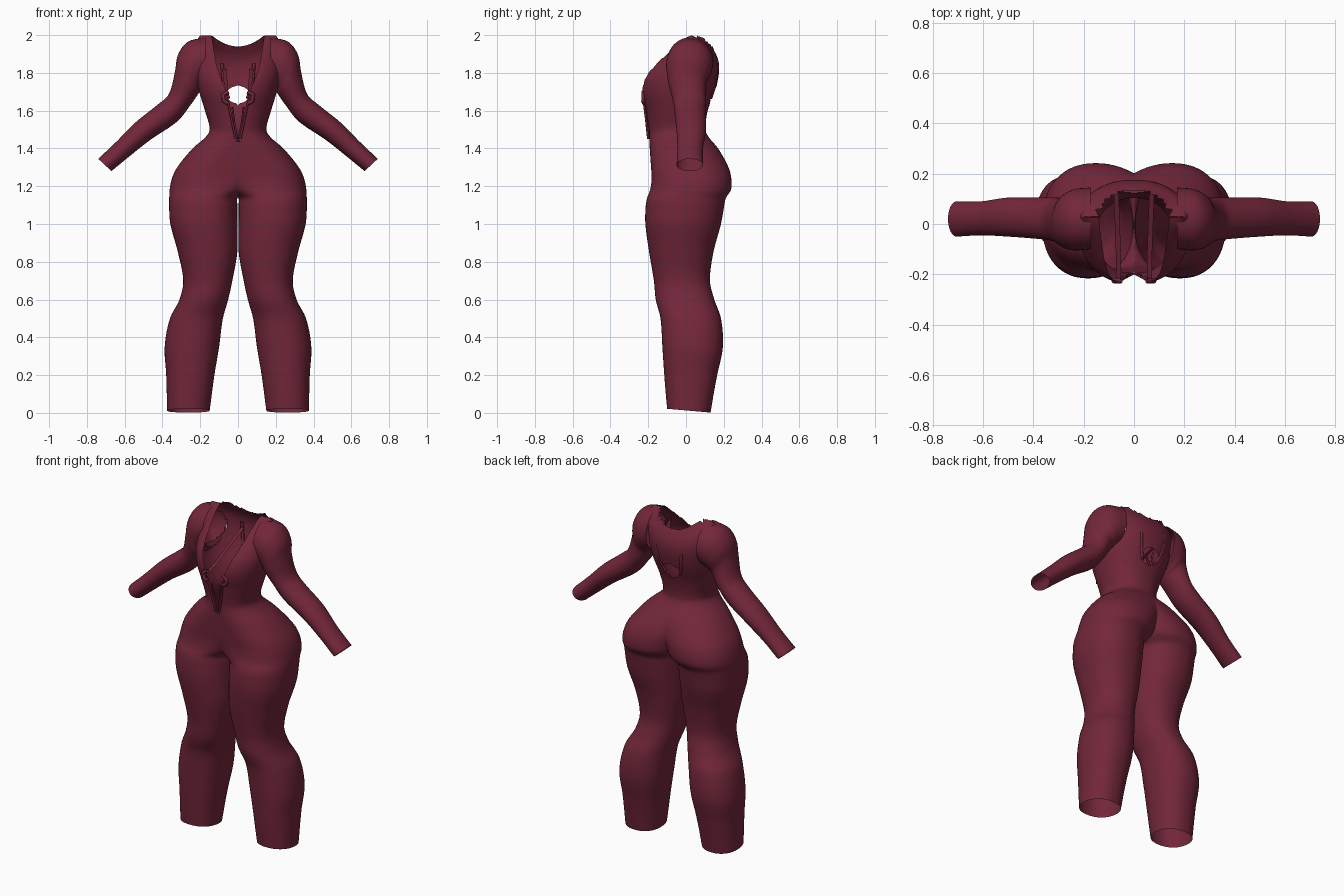
import bpy, bmesh, math
from mathutils import Vector

if "Cube" in bpy.data.objects:
    bpy.data.objects.remove(bpy.data.objects["Cube"])

mat = bpy.data.materials.new("wine_red_fabric")
mat.diffuse_color = (0.17, 0.02, 0.042, 1)
mat.use_nodes = True
mat.node_tree.nodes["Principled BSDF"].inputs["Base Color"].default_value = mat.diffuse_color


def spline(rows, t):
    """Smooth interpolation of rows keyed by their first value."""
    i = 0
    while i < len(rows) - 2 and t > rows[i + 1][0]:
        i += 1
    a, b = rows[i], rows[i + 1]
    p, n = rows[max(i - 1, 0)], rows[min(i + 2, len(rows) - 1)]
    h = b[0] - a[0]
    u = min(max((t - a[0]) / h, 0), 1)
    out = []
    for k in range(1, len(a)):
        m0 = (b[k] - p[k]) / (b[0] - p[0]) * h
        m1 = (n[k] - a[k]) / (n[0] - a[0]) * h
        out.append((2*u**3 - 3*u*u + 1) * a[k] + (u**3 - 2*u*u + u) * m0
                   + (3*u*u - 2*u**3) * b[k] + (u**3 - u*u) * m1)
    return out


def loft(bm, rings):
    vs = [[bm.verts.new(p) for p in r] for r in rings]
    n = len(vs[0])
    for a, b in zip(vs, vs[1:]):
        for i in range(n):
            j = (i + 1) % n
            bm.faces.new((a[i], a[j], b[j], b[i]))


def finish(bm, name):
    """Turn half a part into a smooth mirrored object."""
    for f in bm.faces:
        f.smooth = True
    me = bpy.data.meshes.new(name)
    bm.to_mesh(me)
    bm.free()
    me.materials.append(mat)
    ob = bpy.data.objects.new(name, me)
    bpy.context.collection.objects.link(ob)
    m = ob.modifiers.new("mirror", 'MIRROR')
    m.merge_threshold = 0.001
    return ob


# Half body sections: height, inner x, outer x, front y, back y, front flatness
BODY = [
    (0.013, .15, .375, -.10, .13, 0), (0.2, .125, .38, -.115, .165, 0),
    (0.35, .10, .388, -.125, .195, 0), (0.5, .08, .36, -.135, .185, 0),
    (0.6, .052, .31, -.16, .15, 0), (0.7, .03, .29, -.17, .127, 0),
    (0.85, .004, .318, -.195, .145, 0), (1.0, .003, .358, -.215, .185, 0),
    (1.1, .003, .365, -.213, .203, 0), (1.14, .002, .364, -.205, .212, .1),
    (1.18, -.04, .362, -.19, .238, .5), (1.24, -.065, .35, -.182, .24, .9),
    (1.3, -.10, .322, -.185, .225, 1), (1.4, -.17, .24, -.192, .17, 1),
    (1.46, -.17, .172, -.195, .12, .6), (1.5, -.15, .15, -.197, .103, 0),
    (1.6, -.175, .175, -.215, .115, 0), (1.7, -.205, .205, -.238, .152, 0),
    (1.78, -.22, .22, -.227, .172, 0), (1.85, -.225, .225, -.175, .174, 0),
    (1.91, -.225, .225, -.11, .153, 0), (1.96, -.22, .22, -.05, .11, 0),
    (1.985, -.21, .21, -.012, .07, 0), (1.998, -.2, .2, .025, .031, 0),
]
# Half width of the plunging front opening by height
OPENING = [(1.44, 0), (1.6, .04), (1.7, .063), (1.77, .09), (1.85, .115), (2.0, .14)]


def back_neck(x):
    return 1.94 + .06 * (x / .14) ** 2


def body_ring(z, n=96):
    x0, x1, yf, yb, flat = spline(BODY, z)
    cx, rx, cy, ry = (x0 + x1) / 2, (x1 - x0) / 2, (yf + yb) / 2, (yb - yf) / 2
    ring = []
    for i in range(n):
        a = math.tau * i / n
        c, s = math.cos(a), math.sin(a)
        e = .9
        px = cx + rx * math.copysign(abs(c) ** e, c)
        py = cy + ry * math.copysign(abs(s) ** e, s)
        if c < 0 and s < 0:                      # flat belly
            py += (yf - py) * flat * .95
        ring.append((px, py, z - py * .1 * max(0, 1 - z / .1)))
    return ring


# Bodysuit: legs, hips and torso in one shell
bm = bmesh.new()
N = 166
z0, z1 = BODY[0][0], BODY[-1][0]
loft(bm, [body_ring(z0 + (z1 - z0) * i / N) for i in range(N + 1)])
bmesh.ops.bisect_plane(bm, geom=bm.verts[:] + bm.edges[:] + bm.faces[:], dist=1e-5,
                       plane_co=(0, 0, 0), plane_no=(1, 0, 0), clear_inner=True)


def hole(v):
    return math.hypot(v.x / .06, (v.z - 1.685) / .046)


def cut(v):
    if v.z < 1.44:
        return False
    if v.y < .04 and v.x < spline(OPENING, v.z)[0]:
        return True
    if v.y >= .04 and (v.z > back_neck(v.x) or hole(v) < 1):
        return True
    return v.x > .12 and math.hypot((v.y - .02) / .1, (v.z - 1.84) / .09) < 1


bmesh.ops.delete(bm, geom=[v for v in bm.verts if cut(v.co)], context='VERTS')
# Tidy the cut edges onto their curves
for v in bm.verts:
    if not v.is_boundary or v.co.z < 1.44:
        continue
    p = v.co
    if p.y < .04:
        e = spline(OPENING, p.z)[0]
        if p.x < e + .022:
            p.x = e
    elif p.z > 1.92 and p.x < .15:
        p.z = min(back_neck(p.x), 1.998)
    elif hole(p) < 1.5 and p.x > 1e-4:
        k = hole(p)
        p.x, p.z = p.x / k, 1.685 + (p.z - 1.685) / k
bmesh.ops.recalc_face_normals(bm, faces=bm.faces[:])
finish(bm, "bodysuit")

# Sleeves: parameter, upper edge x z, lower edge x z, front y, back y
SLEEVE = [
    (0, .17, 1.988, .175, 1.73, -.10, .145), (1, .265, 1.965, .195, 1.715, -.105, .14),
    (2, .318, 1.895, .203, 1.70, -.10, .125), (3, .335, 1.80, .213, 1.685, -.092, .105),
    (4, .365, 1.69, .255, 1.625, -.07, .105), (5, .425, 1.632, .325, 1.54, -.06, .105),
    (6, .54, 1.54, .462, 1.447, -.05, .105), (7, .645, 1.435, .57, 1.362, -.045, .09),
    (8, .74, 1.345, .67, 1.28, -.05, .09),
]
bm = bmesh.new()
rings = []
for i in range(49):
    tx, tz, bx, bz, y0, y1 = spline(SLEEVE, i / 6)
    top, bot = Vector((tx, 0, tz)), Vector((bx, 0, bz))
    mid, half = (top + bot) / 2, (top - bot) / 2
    rings.append([mid + half * math.cos(math.tau * j / 40)
                  + Vector((0, (y0 + y1) / 2 + (y1 - y0) / 2 * math.sin(math.tau * j / 40), 0))
                  for j in range(40)])
loft(bm, rings)
bmesh.ops.recalc_face_normals(bm, faces=bm.faces[:])
finish(bm, "sleeves")


# Laces and straps: slim tubes along short paths, mirrored
def tube(name, pts, r):
    bm = bmesh.new()
    pts = [Vector(p) for p in pts]
    rings = []
    for i, p in enumerate(pts):
        d = (pts[min(i + 1, len(pts) - 1)] - pts[max(i - 1, 0)]).normalized()
        u = d.cross(Vector((1, 0, 0))).normalized()
        w = d.cross(u)
        rings.append([p + (u * math.cos(a) + w * math.sin(a)) * r
                      for a in (math.tau * k / 8 for k in range(8))])
    loft(bm, rings)
    bmesh.ops.recalc_face_normals(bm, faces=bm.faces[:])
    finish(bm, name)


tube("front_lace_edge", [(.055, -.225, 1.66), (.035, -.212, 1.56), (.012, -.2, 1.45)], .006)
tube("front_lace_inner", [(.03, -.212, 1.62), (.02, -.205, 1.54), (.005, -.198, 1.45)], .005)
tube("lace_knot", [(.05, -.225, 1.70), (.08, -.225, 1.685), (.075, -.226, 1.65), (.055, -.222, 1.64)], .011)
tube("back_strap", [(.085, .158, 1.85), (.08, .16, 1.79), (.07, .148, 1.72), (.05, .13, 1.665)], .009)

# Flat inner straps running from the back to the front edge
bm = bmesh.new()
rows = [(.07, .15, 1.82), (.065, .02, 1.77), (.06, -.12, 1.71), (.06, -.215, 1.68)]
vs = [[bm.verts.new((x + dx, y, z)) for dx in (-.008, .012)] for x, y, z in rows]
for a, b in zip(vs, vs[1:]):
    bm.faces.new((a[0], a[1], b[1], b[0]))
finish(bm, "inner_straps")
